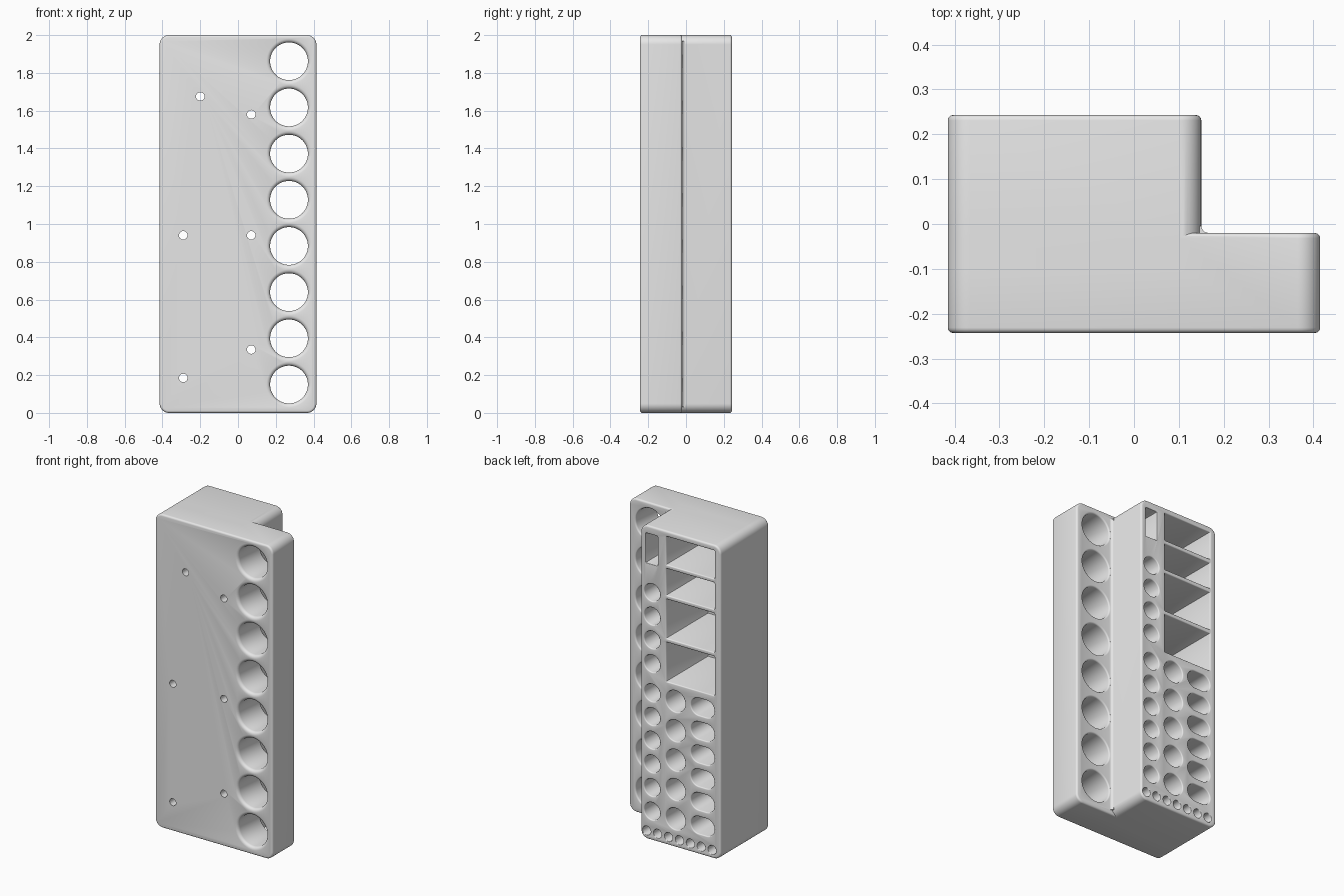
import bpy, bmesh
from math import cos, sin, pi

cube = bpy.data.objects.get("Cube")
if cube:
    bpy.data.objects.remove(cube)

grey = bpy.data.materials.new("light grey plastic")
grey.use_nodes = True
colour = (0.8, 0.8, 0.8, 1)
grey.diffuse_color = colour
grey.node_tree.nodes["Principled BSDF"].inputs["Base Color"].default_value = colour

FRONT, STEP, BACK = -0.243, -0.02, 0.243   # depths of the three main faces
LEFT, RIGHT, INNER = 0.415, -0.415, 0.15   # sides of the plate and of the block
EDGE = 0.012
FLOOR = -0.18                              # bottom of the deep pockets


def outline(cx, cz, w, h, r, y, grow, seg):
    """Rounded rectangle in the xz plane, enlarged all round by grow."""
    r2 = max(r + grow, 0.001)
    a, b = w / 2 + grow - r2, h / 2 + grow - r2
    pts = []
    for q, (sx, sz) in enumerate([(1, 1), (-1, 1), (-1, -1), (1, -1)]):
        for i in range(seg + 1):
            t = (q + i / seg) * pi / 2
            pts.append((cx + sx * a + r2 * cos(t), y, cz + sz * b + r2 * sin(t)))
    return pts


def loft(bm, cx, cz, w, h, r, levels, seg=10):
    """Closed solid through rounded rectangles at each (y, grow) level."""
    rings = [[bm.verts.new(p) for p in outline(cx, cz, w, h, r, y, g, seg)]
             for y, g in levels]
    n = len(rings[0])
    for lo, hi in zip(rings, rings[1:]):
        for i in range(n):
            j = (i + 1) % n
            bm.faces.new((lo[i], lo[j], hi[j], hi[i]))
    bm.faces.new(rings[0][::-1])
    bm.faces.new(rings[-1])


def finish(bm, name):
    bmesh.ops.remove_doubles(bm, verts=bm.verts, dist=1e-5)
    bmesh.ops.recalc_face_normals(bm, faces=bm.faces)
    me = bpy.data.meshes.new(name)
    bm.to_mesh(me)
    bm.free()
    me.materials.append(grey)
    ob = bpy.data.objects.new(name, me)
    bpy.context.collection.objects.link(ob)
    return ob


def round_over(y, r, out, sign, n=4):
    """Quarter-round levels ending at face y; out=1 flares, out=-1 shrinks."""
    levels = []
    for i in range(n + 1):
        t = i / n * pi / 2
        if out > 0:
            levels.append((y - sign * r * (1 - sin(t)), r * (1 - cos(t))))
        else:
            levels.append((y - sign * r * (1 - sin(t)), -r * (1 - cos(t))))
    return levels


def combine(target, tool, operation):
    mod = target.modifiers.new(tool.name, 'BOOLEAN')
    mod.operation = operation
    mod.solver = 'EXACT'
    mod.object = tool
    bpy.context.view_layer.objects.active = target
    bpy.ops.object.modifier_apply(modifier=mod.name)
    bpy.data.objects.remove(tool)


# Wide mounting plate
bm = bmesh.new()
loft(bm, 0, 1, LEFT - RIGHT, 2, 0.05,
     round_over(FRONT, EDGE, -1, -1)[::-1] + round_over(STEP, EDGE, -1, 1))
holder = finish(bm, "tool_holder")

# Deep block behind the plate
bm = bmesh.new()
loft(bm, (INNER + RIGHT) / 2, 1, INNER - RIGHT, 2, 0.05,
     [(-0.1, 0)] + round_over(BACK, EDGE, -1, 1))
combine(holder, finish(bm, "block"), 'UNION')

# Concave fillet in the inner corner
bm = bmesh.new()
f = 0.016
profile = [(INNER - f, STEP - f), (INNER + f, STEP - f)]
profile += [(INNER + f - f * sin(t * pi / 8), STEP + f - f * cos(t * pi / 8))
            for t in range(5)]
profile.append((INNER - f, STEP + f))
base = bm.faces.new([bm.verts.new((x, y, 0.03)) for x, y in profile])
ext = bmesh.ops.extrude_face_region(bm, geom=[base])
for v in ext["geom"]:
    if isinstance(v, bmesh.types.BMVert):
        v.co.z = 1.97
combine(holder, finish(bm, "inner_fillet"), 'UNION')

cut = bmesh.new()


def pocket(cx, cz, w, h, r, flare=0.007, floor=FLOOR, seg=8):
    loft(cut, cx, cz, w, h, r,
         [(floor, 0)] + round_over(BACK, flare, 1, 1) + [(BACK + 0.05, flare)], seg)


# Large through holes along the plate
for i in range(8):
    d = 0.2
    loft(cut, 0.27, 0.15 + i * 0.2445, d, d, d / 2,
         [(FRONT - 0.05, 0.02)] + round_over(FRONT, 0.02, 1, -1)[::-1]
         + round_over(STEP, 0.01, 1, 1) + [(STEP + 0.05, 0.01)], 12)

# Rectangular compartments
for top, bottom in [(1.965, 1.785), (1.76, 1.59), (1.565, 1.315), (1.29, 1.04)]:
    pocket(-0.2, (top + bottom) / 2, 0.34, top - bottom, 0.004, seg=2)
pocket(0.073, 1.855, 0.084, 0.19, 0.004, 0.004, seg=2)

# Round sockets, oval sockets and the row of small sockets
for i in range(4):
    pocket(0.07, 1.58 - i * 0.151, 0.11, 0.11, 0.055)
for i in range(6):
    z = 0.94 - i * 0.151
    pocket(0.07, z, 0.11, 0.11, 0.055)
    pocket(-0.287, z, 0.165, 0.11, 0.055)
for i in range(5):
    pocket(-0.095, 0.93 - i * 0.1875, 0.136, 0.136, 0.068)
for i in range(7):
    pocket(0.108 - i * 0.077, 0.052, 0.056, 0.056, 0.028, 0.004, 0)
combine(holder, finish(cut, "pockets"), 'DIFFERENCE')

# Screw holes through the front wall
screws = bmesh.new()
for x, z in [(-0.2, 1.675), (0.07, 1.58), (-0.29, 0.94), (0.07, 0.94),
             (0.07, 0.335), (-0.29, 0.185)]:
    loft(screws, x, z, 0.045, 0.045, 0.0225, [(FRONT - 0.05, 0), (FLOOR + 0.05, 0)], 6)
combine(holder, finish(screws, "screw_holes"), 'DIFFERENCE')

bpy.ops.object.select_all(action='DESELECT')
holder.select_set(True)
bpy.context.view_layer.objects.active = holder
bpy.ops.object.shade_smooth_by_angle(angle=0.6)
